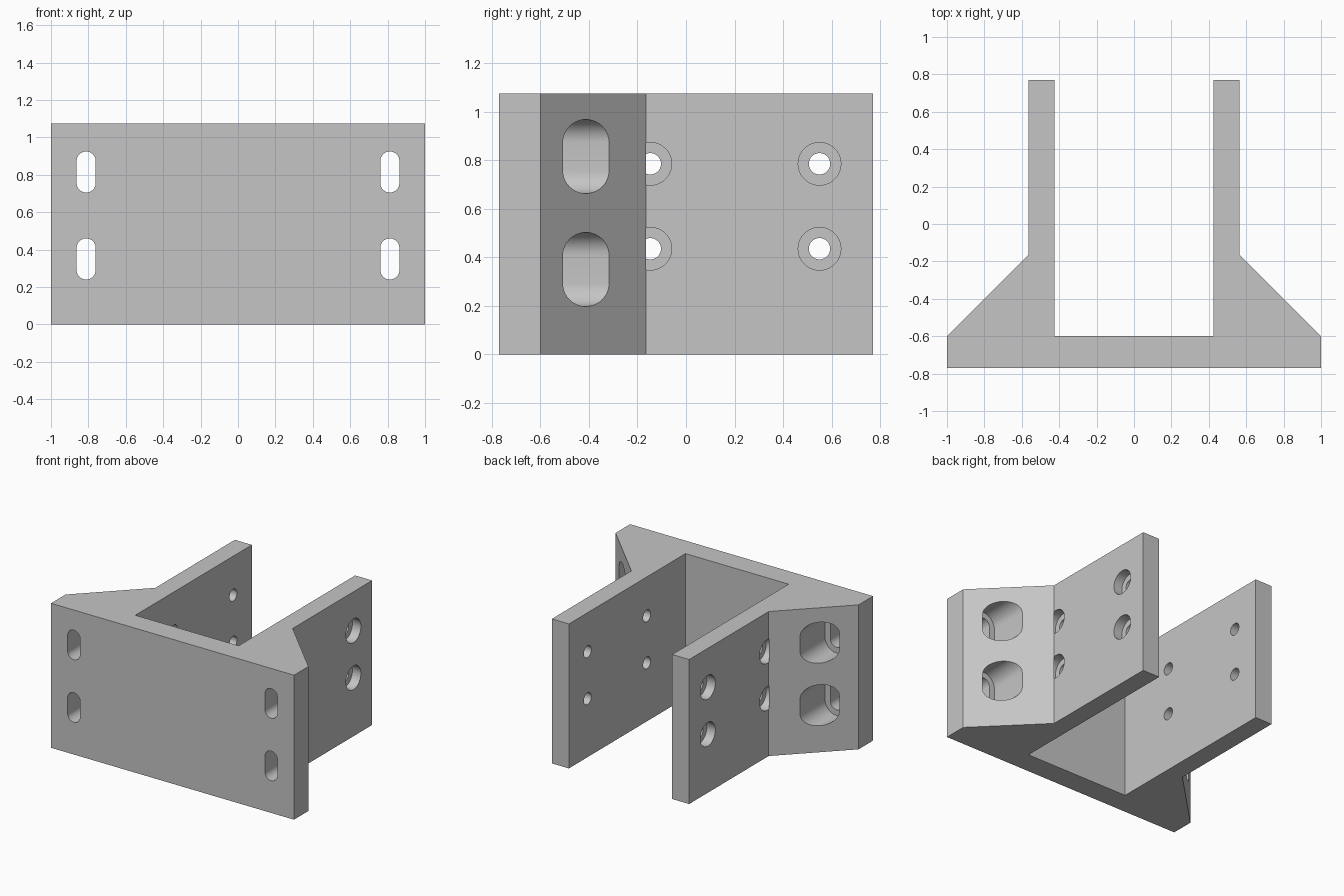
import bpy
import bmesh
from math import pi, sin, cos
from mathutils import Vector

if "Cube" in bpy.data.objects:
    bpy.data.objects.remove(bpy.data.objects["Cube"])

HEIGHT = 1.075
ARM_OUT, ARM_IN = 0.565, 0.425
BACK, FRONT, STEP, TIP = 0.77, -0.77, -0.6, -0.165

grey = bpy.data.materials.new("plain grey")
grey.use_nodes = True
colour = (0.56, 0.56, 0.56, 1)
grey.diffuse_color = colour
grey.node_tree.nodes["Principled BSDF"].inputs["Base Color"].default_value = colour


def add_prism(bm, points, offset):
    """Extrude a closed outline along an offset."""
    face = bm.faces.new([bm.verts.new(p) for p in points])
    made = bmesh.ops.extrude_face_region(bm, geom=[face])["geom"]
    moved = [v for v in made if isinstance(v, bmesh.types.BMVert)]
    bmesh.ops.translate(bm, verts=moved, vec=offset)


def finish(bm, name):
    bmesh.ops.remove_doubles(bm, verts=bm.verts, dist=1e-5)
    bmesh.ops.recalc_face_normals(bm, faces=bm.faces)
    mesh = bpy.data.meshes.new(name)
    bm.to_mesh(mesh)
    bm.free()
    mesh.materials.append(grey)
    obj = bpy.data.objects.new(name, mesh)
    bpy.context.collection.objects.link(obj)
    return obj


def rounded(radius, straight=0, n=20):
    """Outline of a circle, or of an upright slot with straight sides."""
    pts = []
    for half in (0, 1):
        shift = straight / 2 * (1 - 2 * half)
        last = n if straight == 0 else n + 1
        for i in range(last):
            a = pi * (half + i / n)
            pts.append((radius * cos(a), radius * sin(a) + shift))
    return pts


def make_cutter(name, slot, slot_depth, hole, hole_depth):
    bm = bmesh.new()
    for side in (-1, 1):
        # Upright slots through the plate and gussets
        for z in (0.35, 0.815):
            start, end = slot_depth
            pts = [(side * 0.812 + u, start, z + v) for u, v in slot]
            add_prism(bm, pts, Vector((0, end - start, 0)))
        # Round bolt holes in the arms
        for y in (-0.147, 0.55):
            for z in (0.435, 0.785):
                start, end = hole_depth
                pts = [(side * start, y + u, z + v) for u, v in hole]
                add_prism(bm, pts, Vector((side * (end - start), 0, 0)))
    obj = finish(bm, name)
    obj.hide_render = True
    return obj


# Bracket body: front plate, two gussets and two arms
half = [(1, FRONT), (1, STEP), (ARM_OUT, TIP), (ARM_OUT, BACK),
        (ARM_IN, BACK), (ARM_IN, STEP)]
outline = half + [(-x, y) for x, y in reversed(half)]
bm = bmesh.new()
add_prism(bm, [(x, y, 0) for x, y in outline], Vector((0, 0, HEIGHT)))
bracket = finish(bm, "mounting_bracket")

# Narrow through holes, then the wide recesses for bolt heads
face = ARM_OUT + 0.0005
cutters = [
    make_cutter("through_holes", rounded(0.051, 0.118), (-0.9, 0),
                rounded(0.044), (0.3, face)),
    make_cutter("bolt_recesses", rounded(0.095, 0.115), (-0.61, 0),
                rounded(0.088), (ARM_OUT - 0.07, face)),
]
bpy.context.view_layer.objects.active = bracket
bracket.select_set(True)
for cutter in cutters:
    mod = bracket.modifiers.new(cutter.name, 'BOOLEAN')
    mod.operation = 'DIFFERENCE'
    mod.solver = 'EXACT'
    mod.object = cutter
    bpy.ops.object.modifier_apply(modifier=mod.name)
    bpy.data.objects.remove(cutter)

bpy.ops.object.shade_smooth_by_angle(angle=pi / 6)
